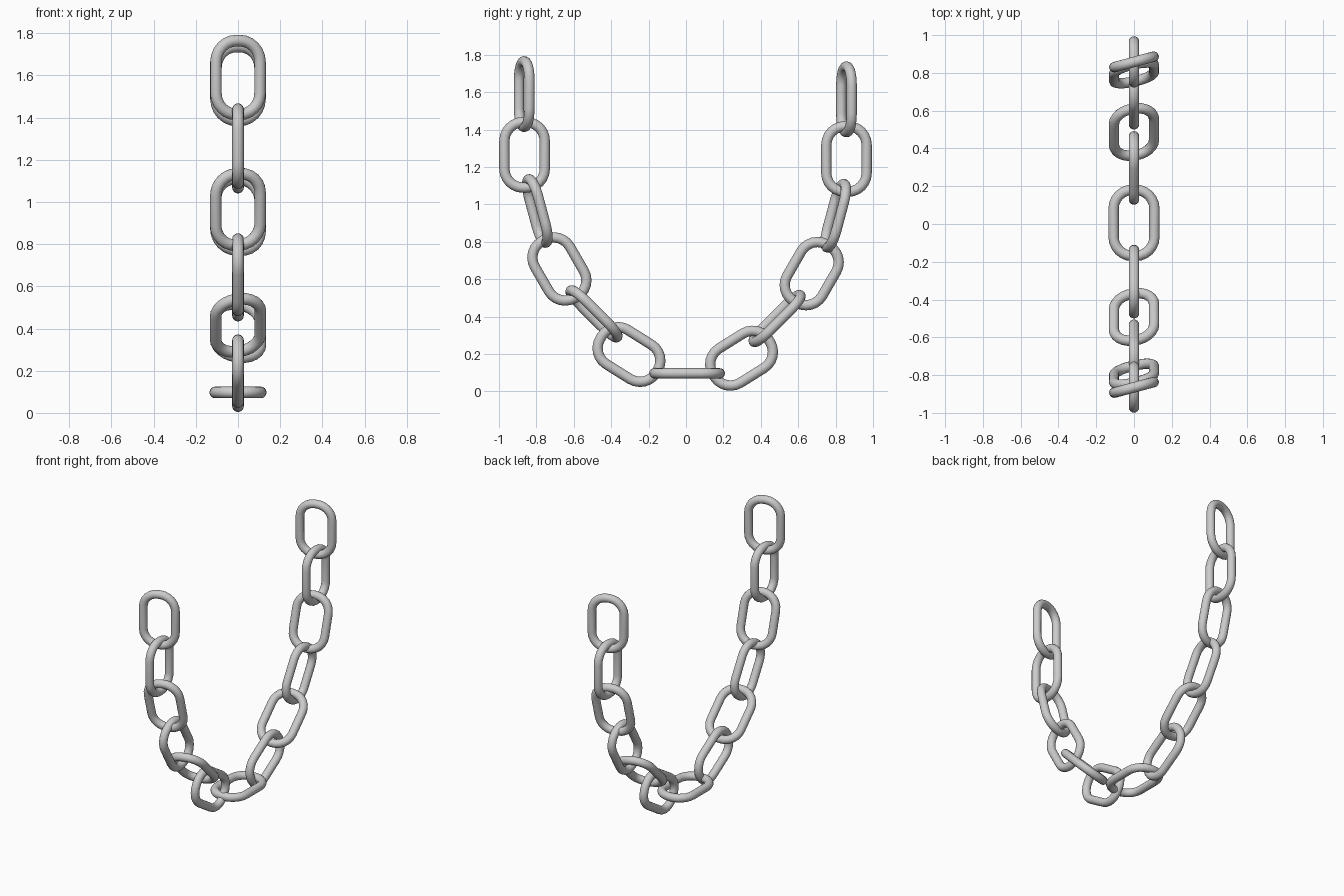
import bpy, bmesh
from math import sin, cos, pi, radians
from mathutils import Vector, Matrix

if "Cube" in bpy.data.objects:
    bpy.data.objects.remove(bpy.data.objects["Cube"])

HALF_L, HALF_W, CORNER, WIRE = 0.175, 0.108, 0.1, 0.0275
ARC, SIDES = 6, 16

# Centre line of one link: rounded oval, long axis X, width Y
path = []
for q, (sx, sy) in enumerate([(1, 1), (-1, 1), (-1, -1), (1, -1)]):
    c = Vector((sx * (HALF_L - CORNER), sy * (HALF_W - CORNER), 0))
    for i in range(ARC + 1):
        a = q * pi / 2 + i / ARC * pi / 2
        d = Vector((cos(a), sin(a), 0))
        path.append((c + d * CORNER, d))

# Sweep a round wire along the centre line
bm = bmesh.new()
rings = []
for p, d in path:
    ring = []
    for j in range(SIDES):
        t = 2 * pi * j / SIDES
        ring.append(bm.verts.new(p + d * WIRE * cos(t) + Vector((0, 0, WIRE * sin(t)))))
    rings.append(ring)
for i, r in enumerate(rings):
    s = rings[(i + 1) % len(rings)]
    for j in range(SIDES):
        k = (j + 1) % SIDES
        bm.faces.new((r[j], s[j], s[k], r[k]))
bmesh.ops.recalc_face_normals(bm, faces=bm.faces)
for f in bm.faces:
    f.smooth = True
link_mesh = bpy.data.meshes.new("chain_link")
bm.to_mesh(link_mesh)
bm.free()

# Each link: y, z, slope in the YZ plane (degrees), twist about its own length
links = [
    (-0.865, 1.590, 90, 15),
    (-0.863, 1.265, 90, 90),
    (-0.795, 0.965, 105, 13),
    (-0.677, 0.655, 120, 90),
    (-0.492, 0.415, 135, 10),
    (-0.305, 0.198, 148, 90),
    (0.006, 0.097, 180, 0),
    (0.297, 0.178, 32, 90),
    (0.487, 0.390, 45, 10),
    (0.672, 0.630, 60, 90),
    (0.800, 0.940, 75, 13),
    (0.858, 1.243, 90, 90),
    (0.858, 1.562, 90, 15),
]
for n, (y, z, slope, twist) in enumerate(links, 1):
    s, t = radians(slope), radians(twist)
    axis = Vector((0, cos(s), sin(s)))
    across = Vector((0, sin(s), -cos(s)))
    width = Vector((cos(t), 0, 0)) + across * sin(t)
    m = Matrix((axis, width, axis.cross(width))).transposed().to_4x4()
    m.translation = (0, y, z)
    ob = bpy.data.objects.new(f"chain_link_{n:02d}", link_mesh)
    bpy.context.collection.objects.link(ob)
    ob.matrix_world = m
